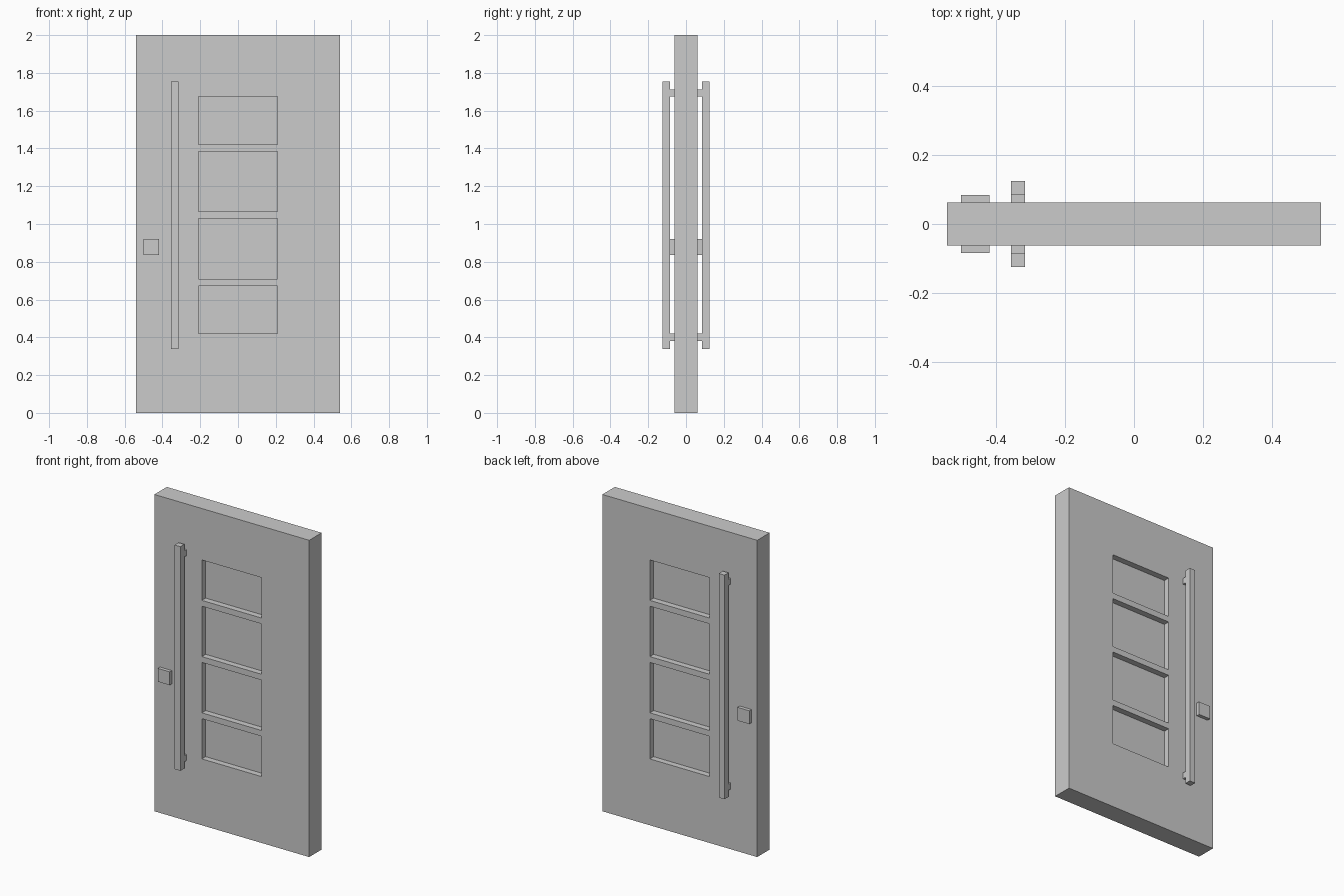
import bpy, bmesh

if "Cube" in bpy.data.objects:
    bpy.data.objects.remove(bpy.data.objects["Cube"])

HALF_W, HALF_T = 0.541, 0.062
PANE_X = 0.209
PANES = [(0.419, 0.673), (0.710, 1.028), (1.065, 1.383), (1.420, 1.675)]


def new_object(name, bm):
    bmesh.ops.recalc_face_normals(bm, faces=bm.faces)
    mesh = bpy.data.meshes.new(name)
    bm.to_mesh(mesh)
    bm.free()
    obj = bpy.data.objects.new(name, mesh)
    bpy.context.collection.objects.link(obj)
    return obj


def box(name, x, y, z, both_sides=False):
    """Box from (min, max) ranges, optionally mirrored to the other door face."""
    bm = bmesh.new()
    bmesh.ops.create_cube(bm, size=1)
    for v in bm.verts:
        v.co = [r[0] if c < 0 else r[1] for c, r in zip(v.co, (x, y, z))]
    obj = new_object(name, bm)
    if both_sides:
        mod = obj.modifiers.new("both_faces", 'MIRROR')
        mod.use_axis = (False, True, False)
        mod.use_mirror_merge = False
    return obj


# Door leaf: a grid with four openings, extruded through its thickness
xs = [-HALF_W, -PANE_X, PANE_X, HALF_W]
zs = [0.0] + [z for pane in PANES for z in pane] + [2.0]
bm = bmesh.new()
grid = [[bm.verts.new((x, -HALF_T, z)) for x in xs] for z in zs]
for r in range(len(zs) - 1):
    for c in range(3):
        if c == 1 and r % 2 == 1:
            continue
        bm.faces.new((grid[r][c], grid[r][c + 1], grid[r + 1][c + 1], grid[r + 1][c]))
ext = bmesh.ops.extrude_face_region(bm, geom=bm.faces[:], use_keep_orig=True)
moved = [g for g in ext["geom"] if isinstance(g, bmesh.types.BMVert)]
bmesh.ops.translate(bm, verts=moved, vec=(0, 2 * HALF_T, 0))
new_object("door_leaf", bm)

# Recessed panes
for i, z in enumerate(PANES):
    box(f"pane_{i + 1}", (-PANE_X, PANE_X), (-0.024, 0.024), z)

# Pull bars and their standoffs on both faces
BAR_X = (-0.356, -0.316)
box("pull_bar", BAR_X, (-0.124, -0.084), (0.339, 1.754), True)
box("lower_standoff", BAR_X, (-0.084, -HALF_T), (0.380, 0.419), True)
box("upper_standoff", BAR_X, (-0.084, -HALF_T), (1.674, 1.712), True)

# Square lock plates on both faces
box("lock_plate", (-0.501, -0.419), (-0.084, -HALF_T), (0.837, 0.921), True)
